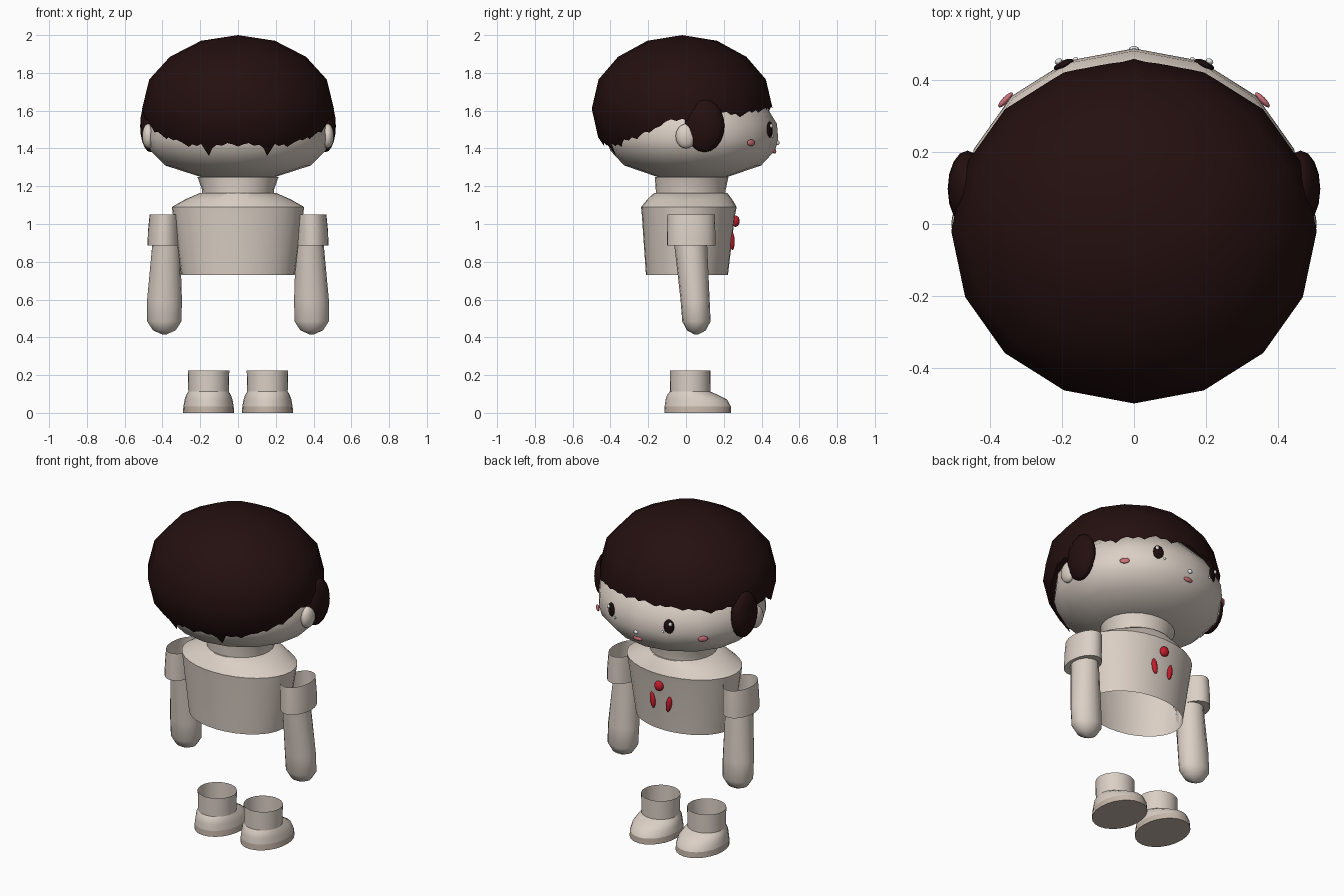
import bpy, bmesh, math
from mathutils import Matrix, Vector

cube = bpy.data.objects.get("Cube")
if cube:
    bpy.data.objects.remove(cube, do_unlink=True)


def material(name, r, g, b):
    m = bpy.data.materials.new(name)
    m.use_nodes = True
    m.diffuse_color = (r, g, b, 1)
    bsdf = next(n for n in m.node_tree.nodes if n.type == "BSDF_PRINCIPLED")
    bsdf.inputs["Base Color"].default_value = (r, g, b, 1)
    bsdf.inputs["Roughness"].default_value = 0.8
    return m


CREAM = material("cream", 0.71, 0.63, 0.56)
SOLE = material("dark cream", 0.55, 0.46, 0.39)
HAIR = material("dark brown", 0.018, 0.005, 0.005)
EYE = material("eye black", 0.012, 0.004, 0.004)
PINK = material("pink", 0.6, 0.16, 0.19)
RED = material("red", 0.55, 0.012, 0.025)
WHITE = material("white", 0.8, 0.8, 0.8)


def finish(name, bm, mat, angle=40):
    bmesh.ops.recalc_face_normals(bm, faces=bm.faces[:])
    mesh = bpy.data.meshes.new(name)
    bm.to_mesh(mesh)
    bm.free()
    mesh.materials.append(mat)
    ob = bpy.data.objects.new(name, mesh)
    bpy.context.collection.objects.link(ob)
    if angle:
        bpy.ops.object.select_all(action="DESELECT")
        ob.select_set(True)
        bpy.context.view_layer.objects.active = ob
        bpy.ops.object.shade_smooth_by_angle(angle=math.radians(angle))
    return ob


def bridge(bm, lower, upper):
    n = len(lower)
    for i in range(n):
        j = (i + 1) % n
        bm.faces.new((lower[i], lower[j], upper[j], upper[i]))


def loft(name, rings, mat, n=24, bottom=False, top=False, angle=40):
    """Stack of ellipses, each given as z, centre x, centre y, radius x, radius y."""
    bm = bmesh.new()
    loops = []
    for z, cx, cy, rx, ry in rings:
        loops.append([bm.verts.new((cx + rx * math.cos(math.tau * i / n),
                                    cy + ry * math.sin(math.tau * i / n), z))
                      for i in range(n)])
    for a, b in zip(loops, loops[1:]):
        bridge(bm, a, b)
    if bottom:
        bm.faces.new(loops[0])
    if top:
        bm.faces.new(loops[-1])
    return finish(name, bm, mat, angle)


def blob(name, loc, size, mat, tilt=0, face_out=True):
    """Ellipsoid turned so that its local y axis points away from the middle."""
    bm = bmesh.new()
    turn = -math.atan2(loc[0], loc[1]) if face_out else 0
    m = (Matrix.Translation(loc) @ Matrix.Rotation(turn, 4, "Z")
         @ Matrix.Rotation(tilt, 4, "Y") @ Matrix.Diagonal((*size, 1)))
    bmesh.ops.create_uvsphere(bm, u_segments=16, v_segments=10, radius=1, matrix=m)
    return finish(name, bm, mat, 60)


def interp(table, x):
    for (x0, y0), (x1, y1) in zip(table, table[1:]):
        if x0 <= x <= x1:
            return y0 + (y1 - y0) * (x - x0) / (x1 - x0)
    return table[-1][1] if x > table[-1][0] else table[0][1]


# Head and neck
head_profile = [(1.25, 0.2), (1.31, 0.386), (1.39, 0.465), (1.45, 0.482),
                (1.53, 0.475), (1.6, 0.43), (1.75, 0.28)]
loft("head", [(z, 0, 0.035, r, r * 0.94) for z, r in head_profile], CREAM,
     n=16, bottom=True, top=True, angle=55)
loft("neck", [(1.15, 0, 0.025, 0.19, 0.185), (1.18, 0, 0.025, 0.19, 0.185),
              (1.25, 0, 0.03, 0.215, 0.195)], CREAM)

# Hair cap: faceted dome with a ragged lower edge
SHAPE = [(1.36, 0.79), (1.46, 0.93), (1.61, 1.0), (1.765, 0.925),
         (1.885, 0.71), (1.97, 0.385), (2.0, 0)]
EDGE = [(0, 1.61), (30, 1.6), (50, 1.575), (65, 1.585), (90, 1.55), (104, 1.535),
        (110, 1.49), (128, 1.45), (144, 1.415), (160, 1.41), (180, 1.42)]
RX, RY, CY, SEG = 0.508, 0.479, -0.02, 96


def hair_point(i, z):
    a = math.tau * i / SEG
    facet = math.tau / 16
    flat = math.cos(facet / 2) / math.cos(a % facet - facet / 2)
    s = interp(SHAPE, z) * flat
    return (RX * s * math.sin(a), CY + RY * s * math.cos(a), z)


def hair_edge(i):
    k = min(i, SEG - i)
    z = interp(EDGE, 360 * k / SEG) + (0, 0.012, 0.004, -0.01, 0.007)[k % 5]
    return 1.36 if k == 42 else z


bm = bmesh.new()
loops = []
for level in (0, 1.46, 1.61, 1.765, 1.885, 1.97):
    loops.append([bm.verts.new(hair_point(i, max(level, hair_edge(i))))
                  for i in range(SEG)])
for a, b in zip(loops, loops[1:]):
    bridge(bm, a, b)
crown = bm.verts.new((0, CY, 2.0))
for i in range(SEG):
    bm.faces.new((loops[-1][i], loops[-1][(i + 1) % SEG], crown))
bmesh.ops.remove_doubles(bm, verts=bm.verts[:], dist=0.0005)
hair = finish("hair", bm, HAIR, None)
hair.data.polygons.foreach_set("use_smooth", [True] * len(hair.data.polygons))
hair.data.normals_split_custom_set_from_vertices(
    [Vector((v.co.x / RX ** 2, (v.co.y - CY) / RY ** 2, (v.co.z - 1.6) / 0.16)).normalized()
     for v in hair.data.vertices])

# Nose and mouth
blob("nose", (0, 0.485, 1.43), (0.014, 0.01, 0.012), WHITE)
blob("mouth", (0, 0.468, 1.385), (0.03, 0.01, 0.013), PINK)

# Torso, open at the hem
loft("torso", [(0.73, 0, 0.005, 0.3, 0.217), (1.05, 0, 0.013, 0.345, 0.247),
               (1.09, 0, 0.015, 0.35, 0.253), (1.13, 0, 0.02, 0.28, 0.225),
               (1.165, 0, 0.025, 0.2, 0.193)], CREAM, n=32, top=True)

# Chest bow
blob("bow_knot", (0, 0.262, 1.015), (0.028, 0.022, 0.03), RED)

for side, s in (("left", 1), ("right", -1)):
    # Face details and hair buns
    blob(side + "_eye", (s * 0.195, 0.443, 1.5), (0.03, 0.012, 0.043), EYE)
    blob(side + "_eye_shine", (s * 0.21, 0.452, 1.52), (0.011, 0.008, 0.011), WHITE)
    blob(side + "_eye_glint", (s * 0.162, 0.458, 1.465), (0.007, 0.006, 0.007), WHITE)
    blob(side + "_cheek", (s * 0.357, 0.345, 1.43), (0.028, 0.009, 0.017), PINK)
    blob(side + "_ear", (s * 0.475, 0, 1.465), (0.033, 0.055, 0.065), CREAM, face_out=False)
    blob(side + "_bun", (s * 0.463, 0.098, 1.52), (0.055, 0.106, 0.14), HAIR, face_out=False)
    blob(side + "_bow_tail", (s * 0.055, 0.244, 0.91), (0.017, 0.014, 0.048), RED, tilt=s * 0.15)

    # Sleeve cuff with a lip closing in on the arm
    loft(side + "_sleeve", [(0.89, s * 0.38, 0.025, 0.073, 0.085),
                            (0.885, s * 0.393, 0.027, 0.086, 0.128),
                            (0.96, s * 0.392, 0.027, 0.085, 0.128),
                            (1.05, s * 0.388, 0.027, 0.08, 0.126)], CREAM)
    # Arm tapering into a rounded hand
    loft(side + "_arm", [(0.415, s * 0.39, 0.055, 0.01, 0.01),
                         (0.437, s * 0.39, 0.055, 0.06, 0.05),
                         (0.485, s * 0.39, 0.055, 0.091, 0.075),
                         (0.6, s * 0.389, 0.048, 0.092, 0.077),
                         (0.89, s * 0.38, 0.025, 0.074, 0.087)],
         CREAM, n=16, bottom=True, angle=55)

    # Boot: sole, foot and open shaft
    x = s * 0.156
    loft(side + "_sole", [(0, x, 0.062, 0.136, 0.177), (0.035, x, 0.062, 0.133, 0.175)],
         SOLE, bottom=True)
    loft(side + "_foot", [(0.035, x, 0.062, 0.133, 0.175), (0.07, x, 0.055, 0.127, 0.163),
                          (0.095, x, 0.035, 0.118, 0.135), (0.112, x, 0.022, 0.108, 0.108)],
         CREAM, angle=55)
    loft(side + "_boot_shaft", [(0.105, x, 0.022, 0.107, 0.107),
                                (0.225, x, 0.022, 0.11, 0.108)], CREAM)
